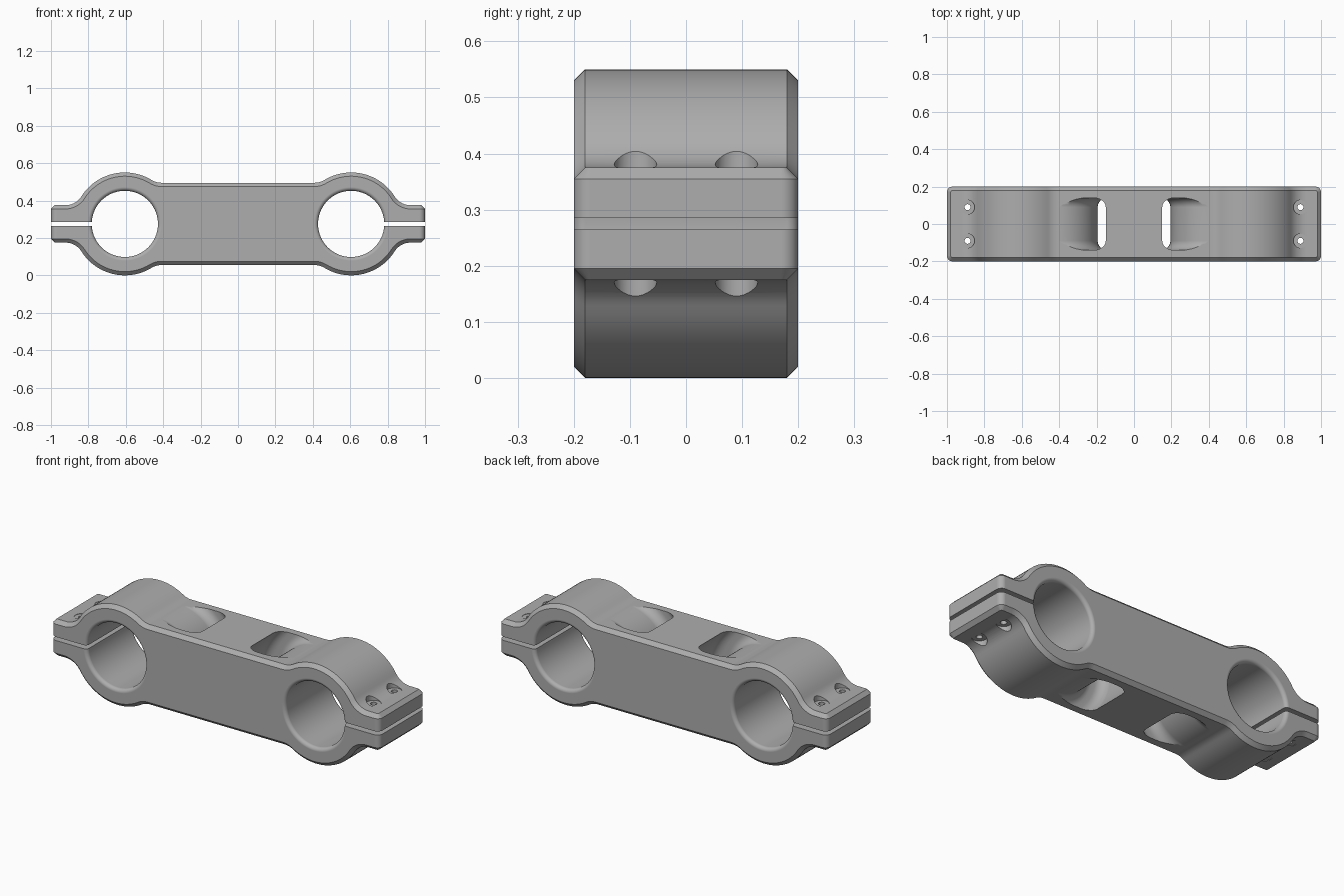
import bpy, bmesh
from math import pi, sin, cos, sqrt, atan2
from mathutils import Vector, Matrix

if "Cube" in bpy.data.objects:
    bpy.data.objects.remove(bpy.data.objects["Cube"])

MID = 0.275            # height of the symmetry plane
BORE_X, OUTER, BORE = 0.605, 0.275, 0.177
BAR, LUG, DEPTH = 0.22, 0.10, 0.20
CHAMFER, FILLET = 0.02, 0.10

steel = bpy.data.materials.new("grey metal")
steel.use_nodes = True
colour = (0.42, 0.42, 0.42, 1)
steel.diffuse_color = colour
steel.node_tree.nodes["Principled BSDF"].inputs["Base Color"].default_value = colour


def arc(cx, cz, r, a, b, n):
    return [(cx + r * cos(a + (b - a) * i / n), cz + r * sin(a + (b - a) * i / n))
            for i in range(n + 1)]


def finish(name, bm):
    bmesh.ops.recalc_face_normals(bm, faces=bm.faces)
    mesh = bpy.data.meshes.new(name)
    bm.to_mesh(mesh)
    bm.free()
    mesh.materials.append(steel)
    obj = bpy.data.objects.new(name, mesh)
    bpy.context.collection.objects.link(obj)
    return obj


def extrude_outline(points, depth):
    """Solid with an x-z outline, running from -depth to depth in y."""
    bm = bmesh.new()
    face = bm.faces.new([bm.verts.new((x, -depth, z)) for x, z in points])
    out = bmesh.ops.extrude_face_region(bm, geom=[face])
    moved = [v for v in out["geom"] if isinstance(v, bmesh.types.BMVert)]
    bmesh.ops.translate(bm, verts=moved, vec=(0, 2 * depth, 0))
    bmesh.ops.recalc_face_normals(bm, faces=bm.faces)
    return bm


def rings_to_solid(rings, closed):
    """Skin equal rings of points; a closed skin needs no end caps."""
    bm = bmesh.new()
    loops = [[bm.verts.new(p) for p in ring] for ring in rings]
    n = len(loops[0])
    pairs = list(zip(loops, loops[1:])) + ([(loops[-1], loops[0])] if closed else [])
    for a, b in pairs:
        for i in range(n):
            j = (i + 1) % n
            bm.faces.new((a[i], a[j], b[j], b[i]))
    if not closed:
        bm.faces.new(loops[0])
        bm.faces.new(loops[-1])
    return bm


# Clamp body: bar, two round bosses and split lugs, blended with fillets
reach = OUTER + FILLET
d_bar = sqrt(reach ** 2 - (BAR + FILLET) ** 2)
d_lug = sqrt(reach ** 2 - (LUG + FILLET) ** 2)
t_bar = atan2(BAR + FILLET, -d_bar)
t_lug = atan2(LUG + FILLET, d_lug)
quarter = arc(BORE_X - d_bar, BAR + FILLET, FILLET, -pi / 2, t_bar - pi, 6)
quarter += arc(BORE_X, 0, OUTER, t_bar, t_lug, 24)[1:]
quarter += arc(BORE_X + d_lug, LUG + FILLET, FILLET, t_lug + pi, 1.5 * pi, 10)[1:]
quarter.append((1, LUG))
right = quarter + [(x, -z) for x, z in reversed(quarter)]
body_bm = extrude_outline(right + [(-x, -z) for x, z in right], DEPTH)

# Rounded upright corners, then a chamfer round every sharp edge
corners = [e for e in body_bm.edges
           if all(abs(v.co.x) > 0.999 for v in e.verts)
           and abs(e.verts[0].co.y - e.verts[1].co.y) < 0.001]
bmesh.ops.bevel(body_bm, geom=corners, offset=0.03, segments=6, profile=0.5,
                affect='EDGES')
sharp = [e for e in body_bm.edges if e.calc_face_angle(0) > 1]
bmesh.ops.bevel(body_bm, geom=sharp, offset=CHAMFER, segments=1, affect='EDGES')
body = finish("clamp_body", body_bm)

cutters = []


def bore_cutter(side):
    """Tube bore with rounded mouths."""
    mouth = [(BORE + CHAMFER * (1 - cos(t)), DEPTH - CHAMFER + CHAMFER * sin(t))
             for t in (pi / 2 * i / 6 for i in range(7))]
    mouth.append((BORE + CHAMFER, DEPTH + 0.1))
    profile = [(r, -y) for r, y in reversed(mouth)] + mouth
    n = 72
    rings = [[(side * BORE_X + r * cos(2 * pi * i / n), y, r * sin(2 * pi * i / n))
              for i in range(n)] for r, y in profile]
    cutters.append(finish("bore_cutter", rings_to_solid(rings, False)))


def strap_cutter(side):
    """Curved strap passage: a rounded rectangle swept through half a turn."""
    inner, outer, half, r = 0.2205, 0.344, 0.14, 0.05
    section = []
    for k, (cr, cy) in enumerate([(outer - r, half - r), (inner + r, half - r),
                                  (inner + r, r - half), (outer - r, r - half)]):
        section += arc(cr, cy, r, k * pi / 2, (k + 1) * pi / 2, 6)
    rings = []
    for i in range(41):
        t = -pi / 2 + pi * i / 40
        rings.append([(side * (-0.415 + q * cos(t)), y, q * sin(t)) for q, y in section])
    cutters.append(finish("strap_cutter", rings_to_solid(rings, False)))


def rod_cutter(x, y, z0, z1, radius):
    bm = bmesh.new()
    bmesh.ops.create_cone(bm, cap_ends=True, segments=32, radius1=radius,
                          radius2=radius, depth=z1 - z0,
                          matrix=Matrix.Translation((x, y, (z0 + z1) / 2)))
    cutters.append(finish("bolt_cutter", bm))


def slot_cutter(side):
    bm = bmesh.new()
    bmesh.ops.create_cube(bm, size=1, matrix=Matrix.Translation((side * 0.9, 0, 0))
                          @ Matrix.Diagonal((0.6, 0.6, 0.02, 1)))
    cutters.append(finish("slot_cutter", bm))


for side in (-1, 1):
    bore_cutter(side)
    strap_cutter(side)
    slot_cutter(side)
    for y in (-0.09, 0.09):
        x = side * 0.89
        rod_cutter(x, y, -0.3, 0.3, 0.016)
        rod_cutter(x, y, LUG - 0.002, 0.3, 0.038)
        rod_cutter(x, y, -0.3, 0.002 - LUG, 0.038)

# Cut the openings and drop the cutters
bpy.ops.object.select_all(action='DESELECT')
body.select_set(True)
bpy.context.view_layer.objects.active = body
for cutter in cutters:
    cutter.hide_render = True
    mod = body.modifiers.new("cut", 'BOOLEAN')
    mod.operation, mod.solver, mod.object = 'DIFFERENCE', 'EXACT', cutter
    bpy.ops.object.modifier_apply(modifier=mod.name)
    bpy.data.objects.remove(cutter)

# Smooth shading with crisp chamfers
body.location.z = MID
bpy.ops.object.shade_smooth_by_angle(angle=0.5)
weighted = body.modifiers.new("even_normals", 'WEIGHTED_NORMAL')
weighted.keep_sharp = True
